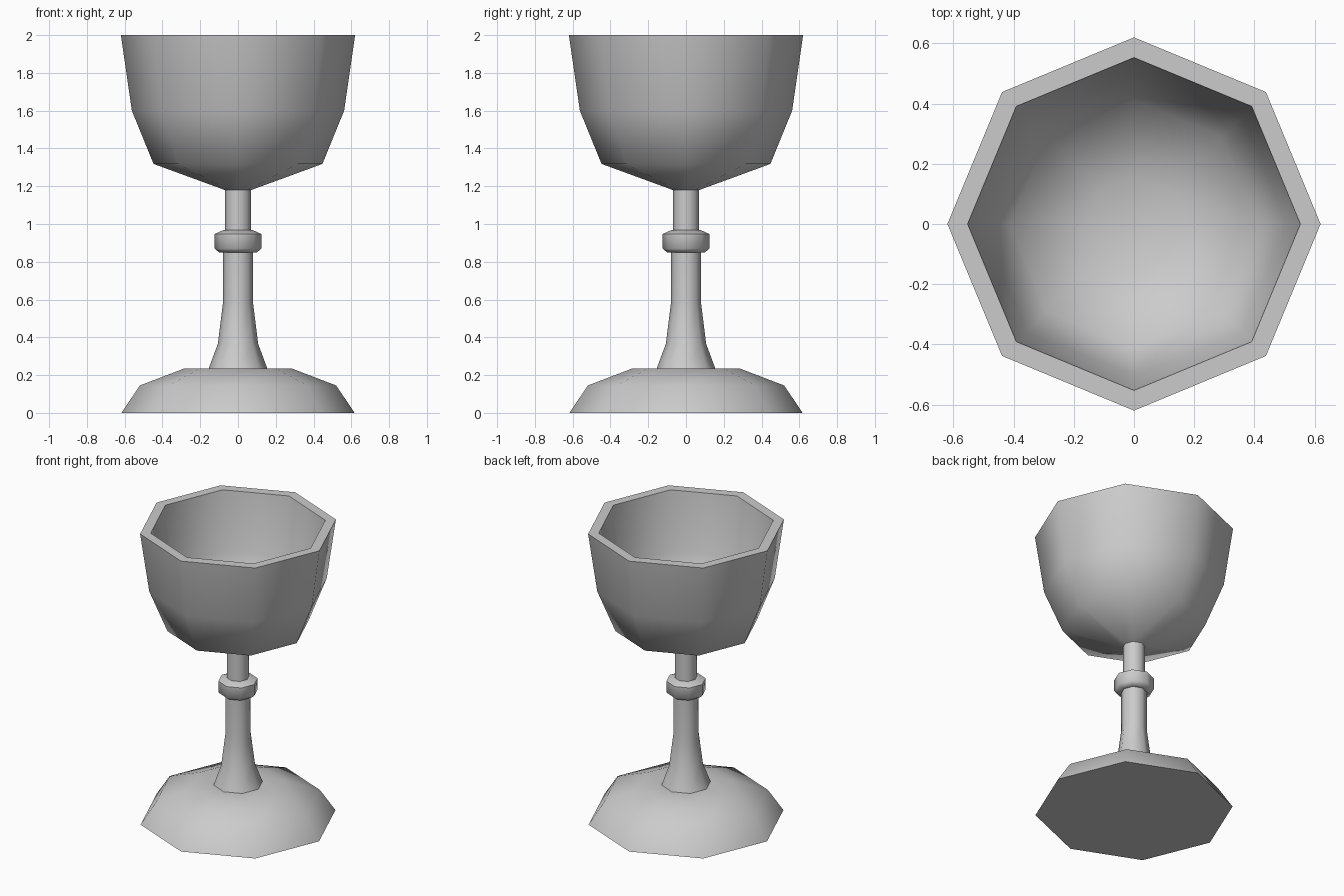
import bpy, bmesh, math

if "Cube" in bpy.data.objects:
    bpy.data.objects.remove(bpy.data.objects["Cube"])

SIDES = 8


def lathe(name, profile, cap_start=False, cap_end=False):
    """Spin an (r, z) profile listed from the bottom outside up into an eight-sided shell."""
    bm = bmesh.new()
    rings = []
    for r, z in profile:
        rings.append([bm.verts.new((r * math.cos(math.tau * i / SIDES),
                                    r * math.sin(math.tau * i / SIDES), z))
                      for i in range(SIDES)])
    for a, b in zip(rings, rings[1:]):
        for i in range(SIDES):
            j = (i + 1) % SIDES
            bm.faces.new((a[i], a[j], b[j], b[i]))
    if cap_start:
        bm.faces.new(rings[0][::-1])
    if cap_end:
        bm.faces.new(rings[-1])
    mesh = bpy.data.meshes.new(name)
    bm.to_mesh(mesh)
    bm.free()
    obj = bpy.data.objects.new(name, mesh)
    bpy.context.collection.objects.link(obj)
    bpy.ops.object.select_all(action='DESELECT')
    obj.select_set(True)
    bpy.context.view_layer.objects.active = obj
    bpy.ops.object.shade_smooth_by_angle(angle=math.radians(55))
    return obj


# Spreading foot with a flat underside
lathe("foot", [(0.617, 0), (0.52, 0.145), (0.285, 0.235), (0.155, 0.235)], cap_start=True)

# Flared lower stem
lathe("lower_stem", [(0.155, 0.235), (0.107, 0.365), (0.08, 0.58), (0.08, 0.85)])

# Collar around the stem
lathe("collar", [(0.08, 0.85), (0.1, 0.85), (0.124, 0.87), (0.124, 0.947),
                 (0.08, 0.967), (0.07, 0.967)])

# Slim upper stem
lathe("upper_stem", [(0.07, 0.967), (0.07, 1.18)])

# Hollow bowl: outside, rim, inside, inner floor
lathe("bowl", [(0.07, 1.18), (0.447, 1.318), (0.562, 1.6), (0.62, 2.0),
               (0.553, 2.0), (0.505, 1.61), (0.41, 1.37), (0.155, 1.275)], cap_end=True)

# Longest side is the height, exactly 2 units; the foot rests on z = 0
